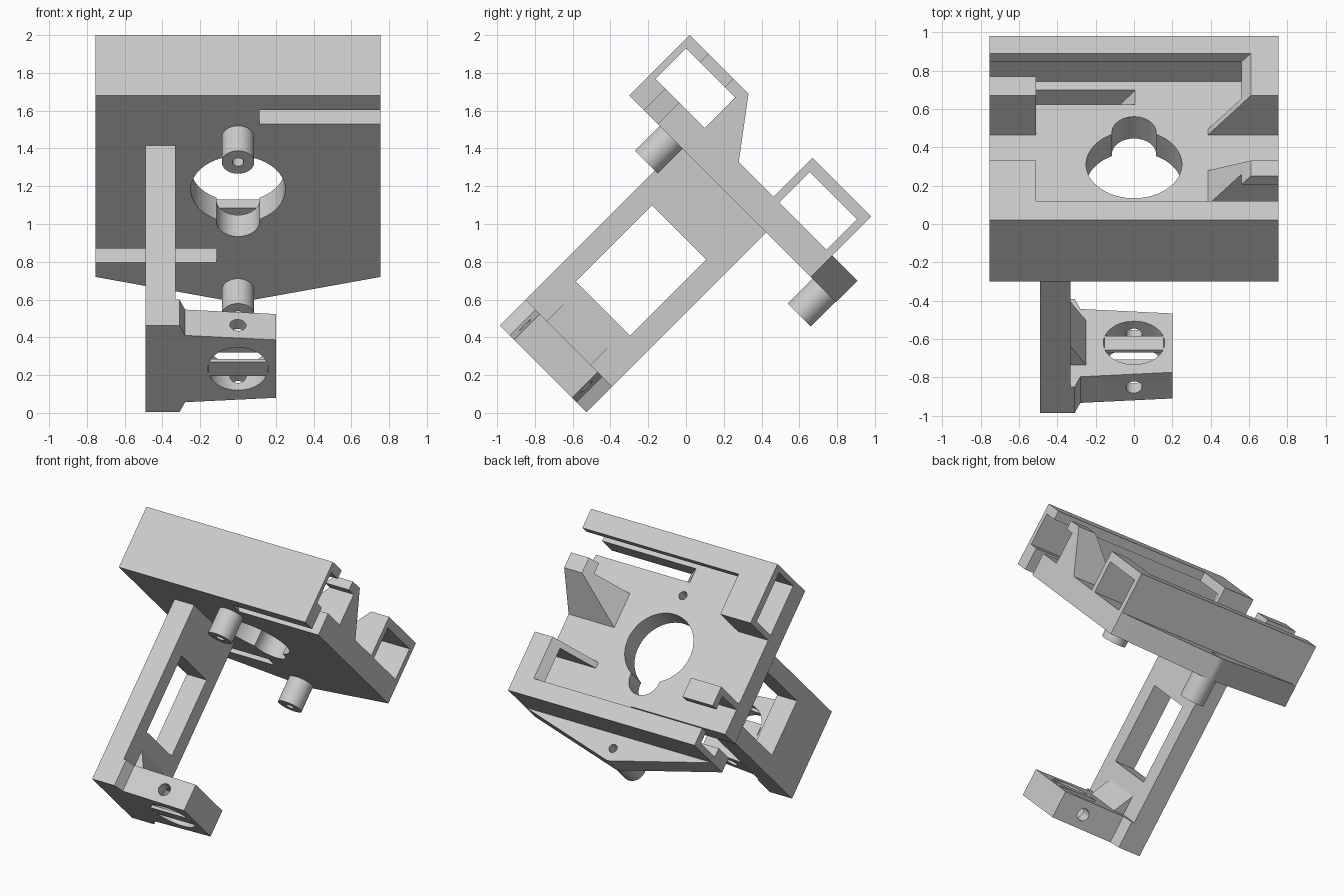
import bpy, bmesh
from math import radians, sin, cos
from mathutils import Matrix, Vector

if "Cube" in bpy.data.objects:
    bpy.data.objects.remove(bpy.data.objects["Cube"])

grey = bpy.data.materials.new("light grey plastic")
grey.use_nodes = True
COLOUR = (0.6, 0.6, 0.6, 1)
grey.diffuse_color = COLOUR
grey.node_tree.nodes["Principled BSDF"].inputs["Base Color"].default_value = COLOUR

# Parts are laid out in a plate frame (x, u along plate, w plate normal), then tilted
TILT = Matrix.Rotation(radians(-45), 4, 'X')
HALF = 0.755
LOW, TOP = 0.976, 1.137      # plate faces
LIP, RIM = 1.365, 1.428      # lip underside and top


def loft(name, first, last):
    """Solid between two matching outlines of 3D points."""
    bm = bmesh.new()
    a = [bm.verts.new(p) for p in first]
    b = [bm.verts.new(p) for p in last]
    bm.faces.new(a)
    bm.faces.new(b)
    for i in range(len(a)):
        j = (i + 1) % len(a)
        bm.faces.new((a[i], a[j], b[j], b[i]))
    bmesh.ops.recalc_face_normals(bm, faces=bm.faces)
    mesh = bpy.data.meshes.new(name)
    bm.to_mesh(mesh)
    bm.free()
    mesh.materials.append(grey)
    ob = bpy.data.objects.new(name, mesh)
    ob.matrix_world = TILT
    bpy.context.collection.objects.link(ob)
    return ob


def prism(name, outline, lo, hi):
    """Outline in (x, u), raised along w."""
    return loft(name, [(x, u, lo) for x, u in outline], [(x, u, hi) for x, u in outline])


def rect(x0, x1, u0, u1):
    return [(x0, u0), (x1, u0), (x1, u1), (x0, u1)]


def box(name, x0, x1, u0, u1, w0, w1):
    return prism(name, rect(x0, x1, u0, u1), w0, w1)


def circle(x, u, r, n=48):
    return [(x + r * cos(radians(360 * i / n)), u + r * sin(radians(360 * i / n))) for i in range(n)]


def cut(ob, *cutters):
    for c in cutters:
        c.hide_render = True
        mod = ob.modifiers.new("cut", 'BOOLEAN')
        mod.operation, mod.solver, mod.object = 'DIFFERENCE', 'EXACT', c
    bpy.context.view_layer.update()
    deps = bpy.context.evaluated_depsgraph_get()
    mesh = bpy.data.meshes.new_from_object(ob.evaluated_get(deps))
    ob.modifiers.clear()
    ob.data = mesh
    for c in cutters:
        bpy.data.objects.remove(c)


def smooth(ob):
    bpy.ops.object.select_all(action='DESELECT')
    ob.select_set(True)
    bpy.context.view_layer.objects.active = ob
    bpy.ops.object.shade_smooth_by_angle(angle=radians(30))


# Plate with a rounded pointed lug, keyhole and two side slots
U0, U1 = -1.40, -0.042
BOSSES = {"upper": -1.087, "lower": 0.057}
tip = [(0.09 * cos(radians(a)), 0.057 + 0.09 * sin(radians(a))) for a in range(76, 105, 4)]
plate = prism("plate", [(-HALF, U0), (HALF, U0), (HALF, U1)] + tip + [(-HALF, U1)], LOW, TOP)


def slot(side, u0, u1):
    ends = [(0.14, 0.94), (-0.03, 1.17), (0.9, 1.17), (0.9, 0.94)]
    return loft("slot_cutter", [(side * x, u0, w) for x, w in ends], [(side * x, u1, w) for x, w in ends])


cut(plate,
    prism("keyhole_cutter", circle(0, -0.697, 0.25, 64), 0.9, 1.2),
    prism("lobe_cutter", circle(0, -0.46, 0.115), 0.9, 1.2),
    slot(-1, -0.254, -0.15), slot(1, -1.29, -1.187),
    *[prism("screw_cutter", circle(0, u, 0.03, 24), 0.9, 1.2) for u in BOSSES.values()])
smooth(plate)

# Hollow bosses under the plate
for label, u in BOSSES.items():
    boss = prism(label + "_boss", circle(0, u, 0.086), 0.79, LOW)
    cut(boss, prism("screw_cutter", circle(0, u, 0.03, 24), 0.7, 1.1))
    smooth(boss)

# Full-width end rails: thin wall with an inward lip
box("upper_rail_wall", -HALF, HALF, U0, U0 + 0.035, TOP, LIP)
box("upper_rail_lip", -HALF, HALF, U0, -1.258, LIP, RIM)
box("lower_rail_wall", -HALF, HALF, -0.085, U1, TOP, LIP)
box("lower_rail_lip", -HALF, HALF, -0.169, U1, LIP, RIM)

# Right-hand guides
box("right_upper_guide_wall", -HALF, -0.51, -0.997, -0.958, TOP, LIP)
box("right_upper_guide_top", -HALF, -0.51, -1.258, -0.958, LIP, RIM)
box("right_lower_guide_wall", -HALF, -0.51, -0.481, -0.438, TOP, LIP)
box("right_lower_guide_lip", -HALF, -0.51, -0.481, -0.339, LIP, RIM)


# Left-hand guides with sloped inner ends
def sloped(name, x0, x1, low, high, w0, w1):
    loft(name, [(x, u, w0) for x, u in rect(x0, HALF, *low)],
         [(x, u, w1) for x, u in rect(x1, HALF, *high)])


sloped("left_lower_guide_wall", 0.385, 0.61, (-0.481, -0.438), (-0.481, -0.438), TOP, RIM)
sloped("left_lower_guide_top", 0.56, 0.61, (-0.481, -0.169), (-0.481, -0.169), LIP, RIM)
sloped("left_upper_guide_gusset", 0.385, 0.61, (-0.997, -0.742), (-0.997, -0.96), TOP, RIM)
sloped("left_upper_guide_lip", 0.56, 0.61, (-1.074, -0.99), (-1.074, -0.96), LIP, RIM)

# Arm with a rectangular window
MID, FOOT0, FOOT1 = -0.70, -0.37, -0.177
arm = box("arm", -0.49, -0.33, MID - 0.325, MID + 0.325, FOOT0, LOW)
cut(arm, box("window_cutter", -0.6, -0.2, -0.905, -0.498, 0.08, 0.65))

# Foot: tapered slab with a round pocket and a cross drilling
side = [(-0.33, 0.325), (-0.31, 0.325), (-0.28, 0.25), (0.20, 0.217)]
foot = prism("foot", [(x, MID + d) for x, d in side] + [(x, MID - d) for x, d in reversed(side)], FOOT0, FOOT1)
ring = circle(0, (FOOT0 + FOOT1) / 2, 0.043, 24)
cut(foot, prism("pocket_cutter", circle(0, MID, 0.16), -0.5, 0),
    loft("drill_cutter", [(x, -1.2, w) for x, w in ring], [(x, -0.2, w) for x, w in ring]))
smooth(foot)

# Thin bars crossing the pocket on both faces
for label, w in (("outer", FOOT0), ("inner", FOOT1 - 0.02)):
    box(label + "_pocket_bar", -0.155, 0.155, MID - 0.052, MID + 0.052, w, w + 0.02)

# Wedge bracing the foot against the arm
wedge = [(-0.33, FOOT1), (-0.25, FOOT1), (-0.33, -0.04)]
loft("foot_brace", [(x, -0.865, w) for x, w in wedge], [(x, -0.535, w) for x, w in wedge])
